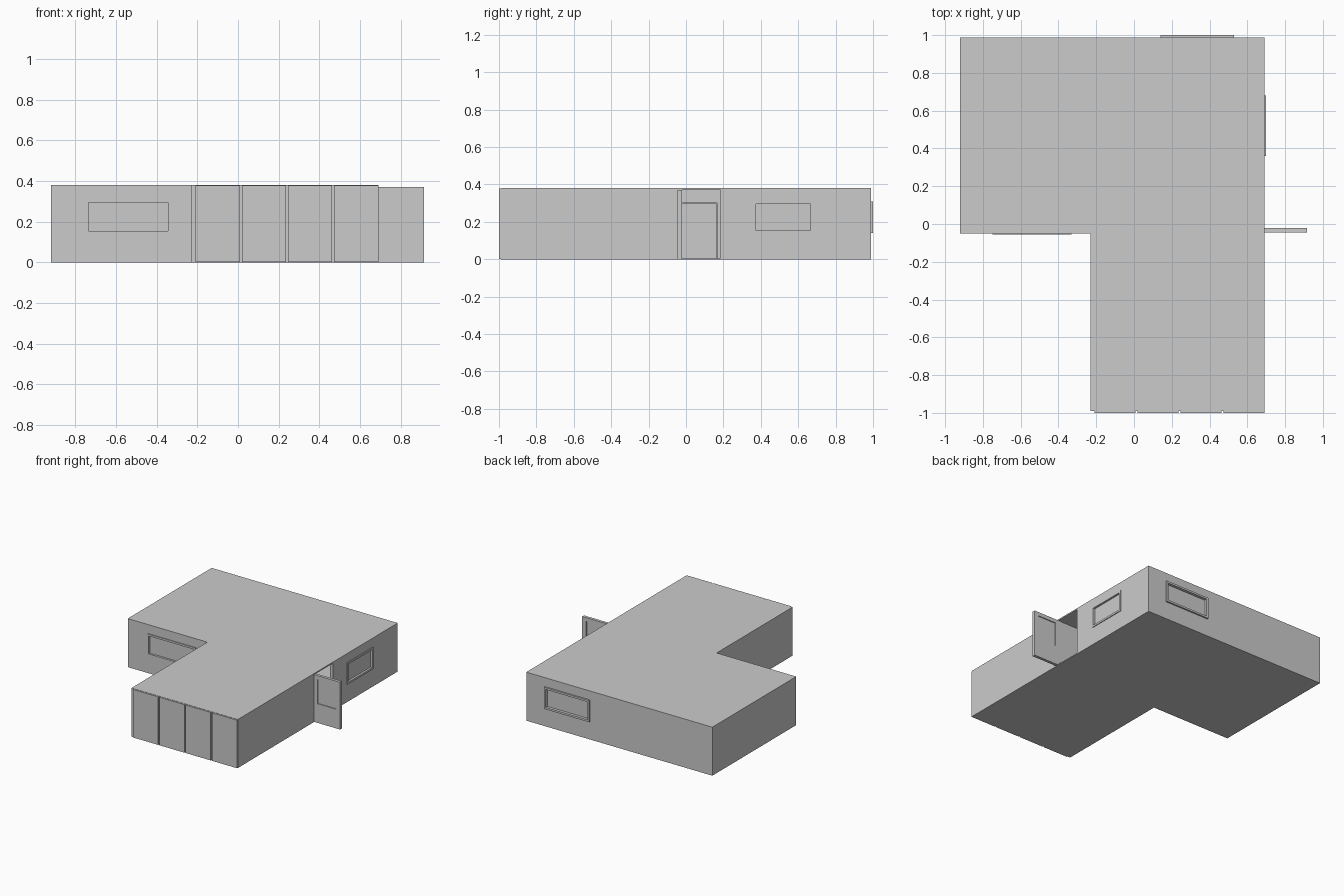
import bpy, bmesh

if "Cube" in bpy.data.objects:
    bpy.data.objects.remove(bpy.data.objects["Cube"])

H = 0.38   # building height
T = 0.025  # outer wall thickness


def box(name, lo, hi):
    bm = bmesh.new()
    bmesh.ops.create_cube(bm, size=1)
    for v in bm.verts:
        for i in range(3):
            v.co[i] = lo[i] if v.co[i] < 0 else hi[i]
    return finish(name, bm)


def prism(name, outline, z0, z1):
    bm = bmesh.new()
    face = bm.faces.new([bm.verts.new((x, y, z0)) for x, y in outline])
    top = bmesh.ops.extrude_face_region(bm, geom=[face])["geom"]
    for v in top:
        if isinstance(v, bmesh.types.BMVert):
            v.co.z = z1
    bmesh.ops.recalc_face_normals(bm, faces=bm.faces)
    return finish(name, bm)


def finish(name, bm):
    me = bpy.data.meshes.new(name)
    bm.to_mesh(me)
    bm.free()
    ob = bpy.data.objects.new(name, me)
    bpy.context.collection.objects.link(ob)
    return ob


def cut(ob, cutter):
    mod = ob.modifiers.new("cut", 'BOOLEAN')
    mod.operation = 'DIFFERENCE'
    mod.solver = 'EXACT'
    mod.object = cutter
    bpy.context.view_layer.objects.active = ob
    bpy.ops.object.modifier_apply(modifier=mod.name)
    bpy.data.objects.remove(cutter)


def l_shape(d):
    return [(-0.92 + d, -0.05 + d), (-0.23 + d, -0.05 + d), (-0.23 + d, -0.99 + d),
            (0.692 - d, -0.99 + d), (0.692 - d, 0.988 - d), (-0.92 + d, 0.988 - d)]


# Hollow L-shaped shell with floor and roof, and the entrance opening
shell = prism("house_shell", l_shape(0), 0, H)
cut(shell, prism("cutter", l_shape(T), 0.008, H - 0.01))
cut(shell, box("cutter", (0.6, -0.022, 0.008), (0.8, 0.185, H - 0.01)))


def window(name, axis, a0, a1, wall, out, proud):
    """Window along an axis (0 = x, 1 = y): hole, proud frame and sunken pane."""
    z0, z1, f = 0.14, 0.31, 0.015

    def part(n, a, b, za, zb, d0, d1):
        d0, d1 = sorted((wall + out * d0, wall + out * d1))
        if axis == 0:
            return box(n, (a, d0, za), (b, d1, zb))
        return box(n, (d0, a, za), (d1, b, zb))

    inner = (a0 + f, a1 - f, z0 + f, z1 - f)
    cut(shell, part("cutter", *inner, -0.1, 0.05))
    frame = part(name + "_frame", a0, a1, z0, z1, -0.004, proud)
    cut(frame, part("cutter", *inner, -0.1, 0.05))
    part(name + "_pane", *inner, -0.018, -0.010)


window("back_window", 0, 0.14, 0.53, 0.988, 1, 0.012)
window("side_window", 1, 0.36, 0.68, 0.692, 1, 0.006)
window("front_window", 0, -0.75, -0.33, -0.05, -1, 0.006)

# Garage door: four upright panels with narrow gaps
for i in range(4):
    x = -0.208 + i * 0.227
    box("garage_door_panel", (x, -1.0, 0.002), (x + 0.217, -0.985, H - 0.002))

# Entrance door leaf standing open, with a sunken pane
leaf = box("entrance_door", (0.688, -0.045, 0), (0.915, -0.022, 0.37))
cut(leaf, box("cutter", (0.72, -0.1, 0.15), (0.88, 0.1, 0.34)))
box("entrance_door_pane", (0.72, -0.038, 0.15), (0.88, -0.029, 0.34))

# Inner partitions
box("garage_partition", (-0.22, -0.05, 0.004), (0.68, -0.025, H - 0.005))
room = box("room_partition", (-0.25, -0.04, 0.004), (-0.225, 0.975, H - 0.005))
cut(room, box("cutter", (-0.4, -0.02, -0.1), (0, 0.165, 0.30)))
box("room_door", (-0.242, -0.018, 0.004), (-0.232, 0.163, 0.298))
